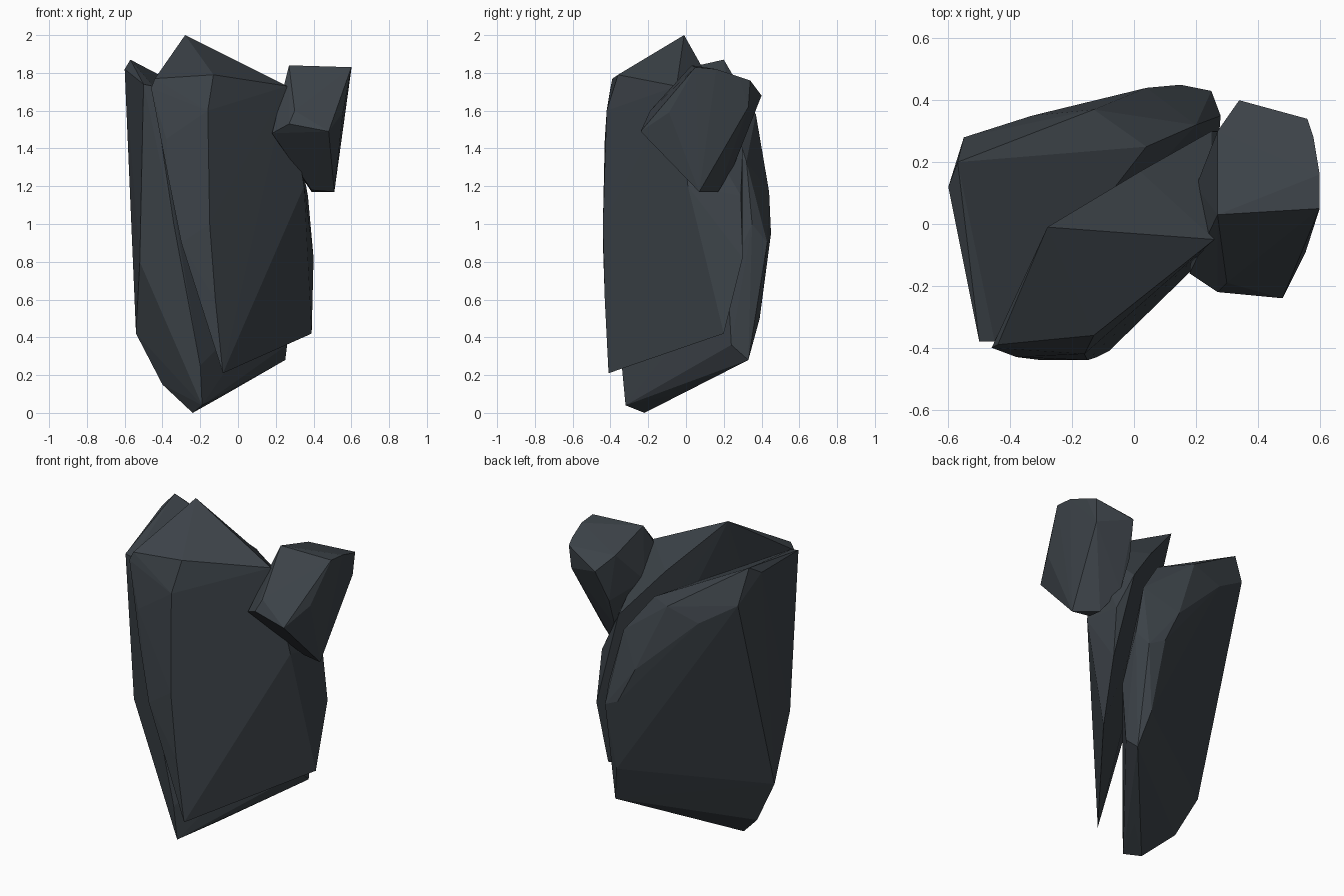
import bpy, bmesh

slate = bpy.data.materials.new("dark_slate")
slate.diffuse_color = (0.046, 0.056, 0.066, 1)


def rock(name, points):
    """Faceted stone: convex hull around a few corner points."""
    bm = bmesh.new()
    for p in points:
        bm.verts.new(p)
    res = bmesh.ops.convex_hull(bm, input=bm.verts[:])
    junk = {g for g in res["geom_interior"] + res["geom_unused"]
            if isinstance(g, bmesh.types.BMVert)}
    bmesh.ops.delete(bm, geom=list(junk), context='VERTS')
    bmesh.ops.recalc_face_normals(bm, faces=bm.faces[:])
    mesh = bpy.data.meshes.new(name)
    bm.to_mesh(mesh)
    bm.free()
    mesh.materials.append(slate)
    obj = bpy.data.objects.new(name, mesh)
    bpy.context.collection.objects.link(obj)
    return obj


# Tall rear slab, thick at the left and narrowing to the foot
rock("rear_slab", [
    (-0.24, -0.22, 0.00), (-0.19, -0.32, 0.04), (-0.20, -0.34, 0.25),   # foot
    (-0.40, -0.12, 0.15), (-0.32, -0.17, 0.09), (-0.08, -0.09, 0.09),
    (0.25, 0.33, 0.28), (0.26, 0.24, 0.36), (0.20, 0.39, 0.50),
    (-0.54, -0.09, 0.42), (-0.52, -0.27, 0.80), (-0.34, -0.37, 1.00),   # left edge
    (0.15, 0.45, 0.95), (0.25, 0.43, 0.90), (0.04, 0.44, 1.17),         # back
    (0.28, 0.35, 1.00), (0.27, 0.22, 0.72), (0.20, 0.32, 1.33),
    (-0.13, 0.37, 1.58), (-0.33, 0.35, 1.52),
    (-0.55, 0.28, 1.66), (-0.60, 0.12, 1.82), (-0.57, 0.20, 1.87),      # top
    (-0.50, -0.38, 1.74), (-0.45, -0.38, 1.73), (0.04, 0.25, 1.55),
])

# Front wedge, thin at the bottom edge and peaked at the top
rock("front_slab", [
    (-0.08, -0.41, 0.21), (0.39, 0.20, 0.42),                           # bottom edge
    (0.40, 0.30, 0.82), (0.37, 0.29, 1.15), (0.35, 0.01, 1.20),         # right end
    (-0.12, -0.43, 0.60), (-0.30, -0.44, 0.90), (-0.15, -0.44, 1.00),   # left end
    (-0.37, -0.43, 1.25), (-0.38, -0.43, 1.45), (-0.16, -0.42, 1.60),
    (-0.46, -0.40, 1.72), (-0.44, -0.39, 1.77), (-0.13, -0.36, 1.79),   # top rim
    (0.26, -0.05, 1.73), (-0.28, -0.01, 2.00),
    (0.02, 0.17, 1.68), (0.25, 0.30, 1.40),
])

# Small boulder wedged against the upper right
rock("side_boulder", [
    (0.18, -0.16, 1.48), (0.27, -0.22, 1.53), (0.48, -0.24, 1.49),      # front
    (0.30, -0.19, 1.60), (0.555, -0.09, 1.59),
    (0.27, 0.03, 1.84), (0.60, 0.05, 1.83), (0.60, 0.16, 1.82),         # top
    (0.27, 0.30, 1.76), (0.56, 0.34, 1.76), (0.34, 0.40, 1.68),
    (0.58, 0.28, 1.78), (0.55, 0.33, 1.62), (0.20, 0.12, 1.56),         # back
    (0.30, 0.32, 1.48),
    (0.51, 0.07, 1.17), (0.39, 0.17, 1.17), (0.39, 0.08, 1.18),         # underside
    (0.31, 0.25, 1.30),
])
